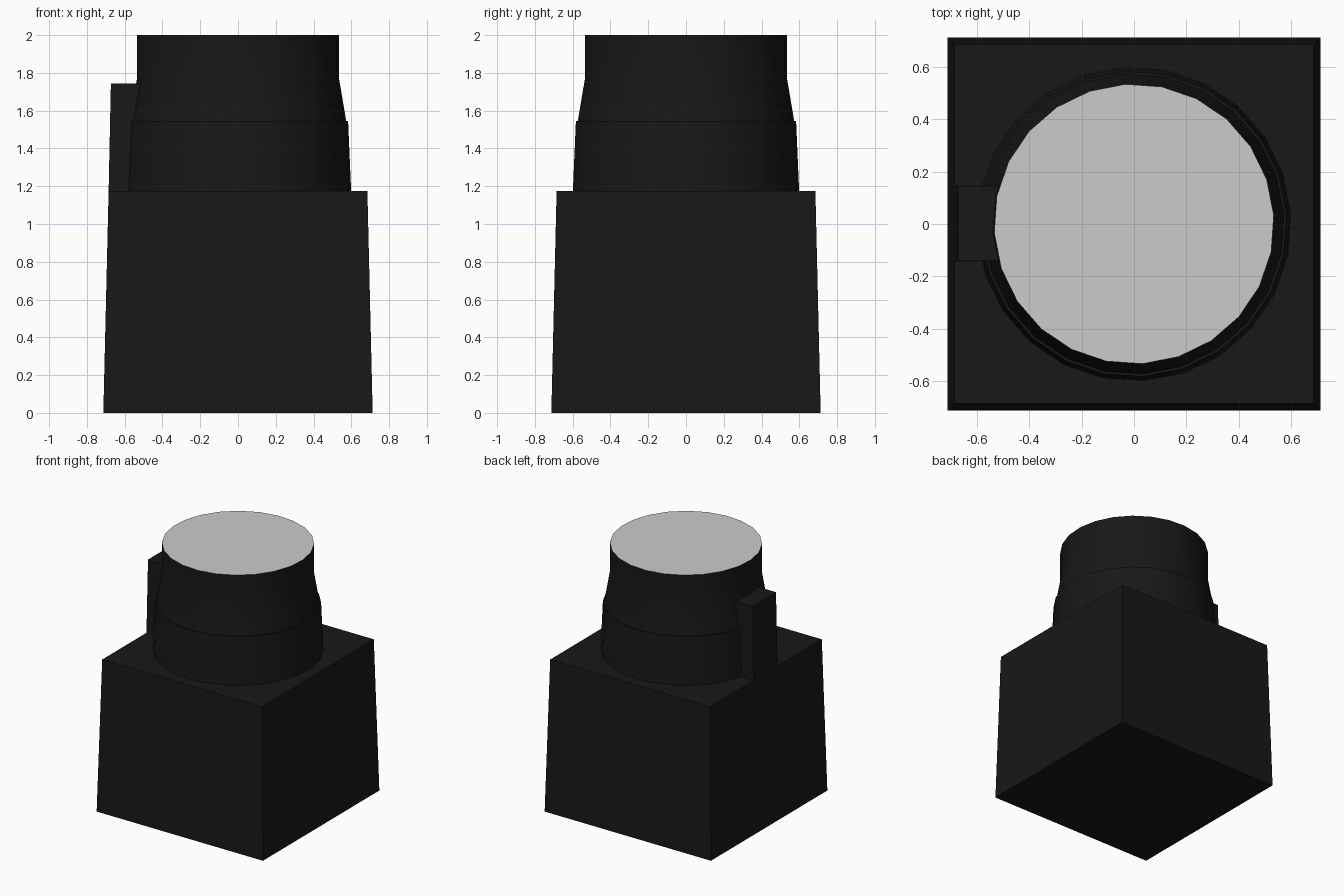
import bpy, bmesh, math

if "Cube" in bpy.data.objects:
    bpy.data.objects.remove(bpy.data.objects["Cube"])

SIDES = 24
TURN = math.radians(3.5)

black = bpy.data.materials.new("black_plastic")
black.diffuse_color = (0.009, 0.009, 0.009, 1)
black.use_nodes = True
black.node_tree.nodes["Principled BSDF"].inputs["Base Color"].default_value = black.diffuse_color


def finish(name, bm, mat=None):
    bmesh.ops.recalc_face_normals(bm, faces=bm.faces)
    mesh = bpy.data.meshes.new(name)
    bm.to_mesh(mesh)
    bm.free()
    obj = bpy.data.objects.new(name, mesh)
    bpy.context.collection.objects.link(obj)
    if mat:
        mesh.materials.append(mat)
    return obj


def loft(name, rings, mat, cap_top=True):
    """Skin a stack of point rings; close the bottom and optionally the top."""
    bm = bmesh.new()
    loops = [[bm.verts.new(p) for p in ring] for ring in rings]
    for a, b in zip(loops, loops[1:]):
        for i in range(len(a)):
            j = (i + 1) % len(a)
            bm.faces.new((a[i], a[j], b[j], b[i]))
    bm.faces.new(loops[0][::-1])
    if cap_top:
        bm.faces.new(loops[-1])
    return finish(name, bm, mat)


def rect(x0, x1, y0, y1, z):
    return [(x0, y0, z), (x1, y0, z), (x1, y1, z), (x0, y1, z)]


def circle(r, z):
    return [(r * math.cos(TURN + math.tau * i / SIDES),
             r * math.sin(TURN + math.tau * i / SIDES), z) for i in range(SIDES)]


# tapered square base
loft("base", [rect(-0.713, 0.713, -0.713, 0.713, 0),
              rect(-0.685, 0.685, -0.685, 0.685, 1.175)], black)

# side key, its outer face continuing the base taper
loft("side_key", [rect(-0.685, -0.5, -0.143, 0.147, 1.175),
                  rect(-0.673, -0.5, -0.141, 0.145, 1.745)], black)

# round stem: collar, step, cone and straight neck
profile = [(0.60, 1.175), (0.584, 1.545), (0.574, 1.545),
           (0.535, 1.775), (0.535, 2.0)]
stem = loft("stem", [circle(r, z) for r, z in profile], black, cap_top=False)
bpy.context.view_layer.objects.active = stem
stem.select_set(True)
bpy.ops.object.shade_smooth_by_angle(angle=math.radians(30))

# pale grey top disc
bm = bmesh.new()
bm.faces.new([bm.verts.new(p) for p in circle(0.535, 2.0)])
finish("top_disc", bm)
